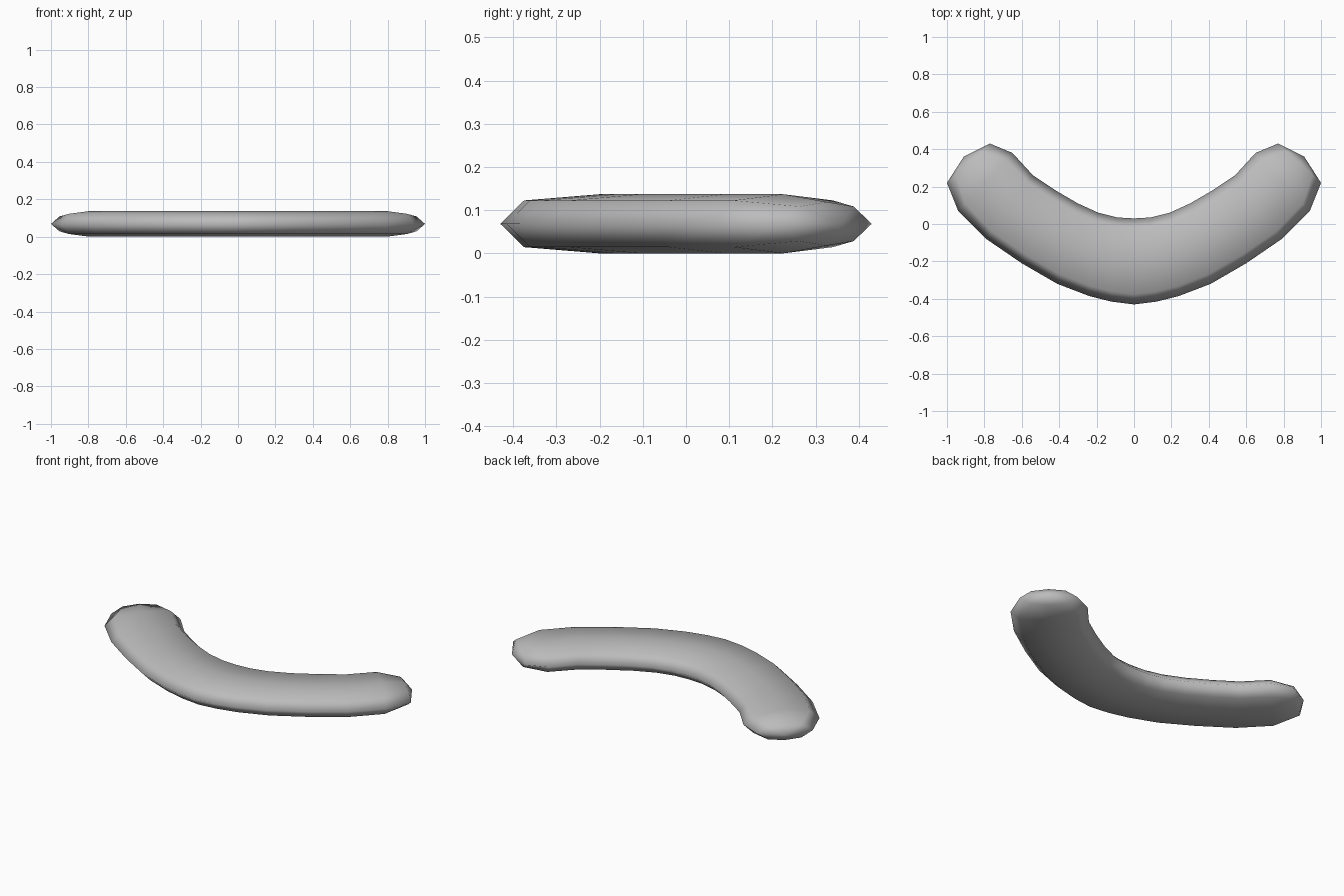
import bpy, bmesh
from mathutils import Vector

cube = bpy.data.objects.get("Cube")
if cube:
    bpy.data.objects.remove(cube, do_unlink=True)

MID, HALF = 0.0685, 0.0685      # middle height and half thickness

# Outer and inner edge points along the +x arm, with shoulder inset and thickness scale
stations = [
    ((0.00, -0.43), (0.00, 0.03), 0.12, 1),
    ((0.12, -0.415), (0.09, 0.035), 0.12, 1),
    ((0.24, -0.385), (0.19, 0.06), 0.12, 1),
    ((0.41, -0.32), (0.30, 0.11), 0.12, 1),
    ((0.60, -0.21), (0.42, 0.18), 0.12, 1),
    ((0.79, -0.08), (0.54, 0.26), 0.12, 1),
    ((0.94, 0.07), (0.65, 0.38), 0.13, 1),
    ((1.00, 0.22), (0.77, 0.43), 0.20, 0.74),
]


def section(bm, outer, inner, inset, scale):
    """Eight-sided flattened cross-section between two edge points."""
    a, b = Vector(outer), Vector(inner)
    profile = [(0, 0), (inset, 0.79), (0.5, 1), (1 - inset, 0.79),
               (1, 0), (1 - inset, -0.79), (0.5, -1), (inset, -0.79)]
    return [bm.verts.new((*a.lerp(b, t), MID + h * HALF * scale)) for t, h in profile]


# Curved arm, closed by a fan at the blunt end
bm = bmesh.new()
rings = [section(bm, *s) for s in stations]
nose = bm.verts.new((0.91, 0.36, MID))
for r, s in zip(rings, rings[1:]):
    for i in range(8):
        j = (i + 1) % 8
        bm.faces.new((r[i], r[j], s[j], s[i]))
for i in range(8):
    bm.faces.new((rings[-1][i], rings[-1][(i + 1) % 8], nose))
bmesh.ops.recalc_face_normals(bm, faces=bm.faces)
for f in bm.faces:
    f.smooth = True
mesh = bpy.data.meshes.new("curved_bar")
bm.to_mesh(mesh)
bm.free()

bar = bpy.data.objects.new("curved_bar", mesh)
bpy.context.collection.objects.link(bar)
mirror = bar.modifiers.new("Mirror", 'MIRROR')
mirror.use_clip = True

# Plain grey
grey = bpy.data.materials.new("grey")
grey.use_nodes = True
colour = (0.5, 0.5, 0.5, 1)
grey.diffuse_color = colour
grey.node_tree.nodes["Principled BSDF"].inputs["Base Color"].default_value = colour
mesh.materials.append(grey)
